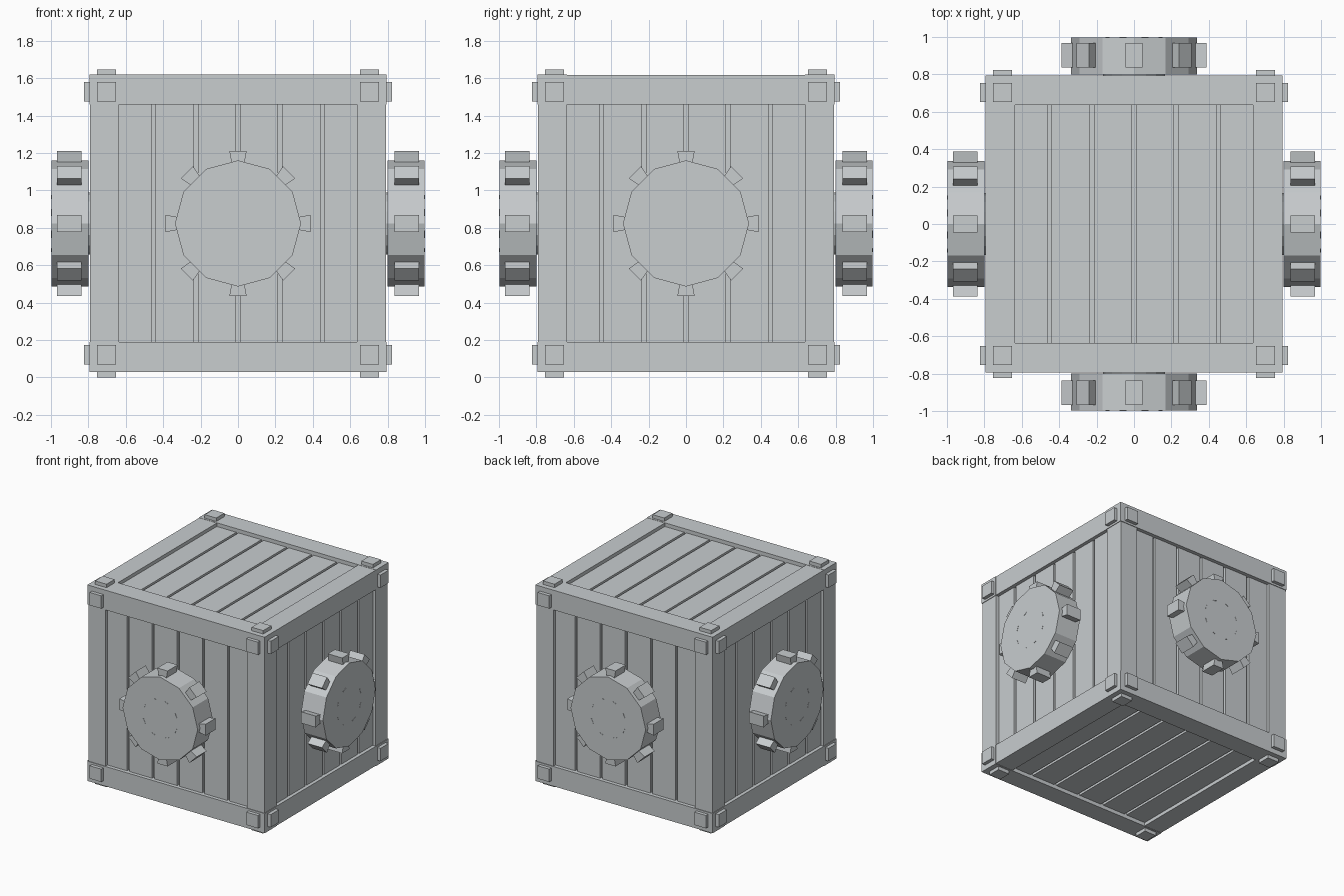
import bpy, bmesh
from math import radians, cos, sin
from mathutils import Matrix, Vector

cube = bpy.data.objects.get("Cube")
if cube:
    bpy.data.objects.remove(cube, do_unlink=True)

# Single pale grey material
grey = bpy.data.materials.new("pale_grey")
grey.use_nodes = True
colour = (0.58, 0.61, 0.625, 1)
grey.diffuse_color = colour
grey.node_tree.nodes["Principled BSDF"].inputs["Base Color"].default_value = colour

MID = 0.823      # height of the crate centre
OUT = 0.79       # outer half size of the frame
INN = 0.635      # inner half size of the frame
PANEL = 0.765    # half size at the plank surface
CORE = 0.745     # half size at the groove bottom
LIFT = Matrix.Translation((0, 0, MID))


def box(bm, lo, hi, matrix=Matrix(), flare=1.0):
    """Box between two corners; flare narrows the lower z end."""
    lo, hi = Vector(lo), Vector(hi)
    verts = bmesh.ops.create_cube(bm, size=1)["verts"]
    for v in verts:
        low = v.co.z < 0
        p = [(lo[i] + hi[i]) / 2 + v.co[i] * (hi[i] - lo[i]) for i in range(3)]
        if low:
            p[0] *= flare
        v.co = matrix @ Vector(p)


def finish(bm, name):
    bmesh.ops.recalc_face_normals(bm, faces=bm.faces)
    mesh = bpy.data.meshes.new(name)
    bm.to_mesh(mesh)
    bm.free()
    mesh.materials.append(grey)
    obj = bpy.data.objects.new(name, mesh)
    bpy.context.collection.objects.link(obj)
    return obj


def disc(bm, radius, sides, lo, hi, matrix, turn=0.0):
    """Prism along local z."""
    place = matrix @ Matrix.Translation((0, 0, (lo + hi) / 2)) @ Matrix.Rotation(turn, 4, "Z")
    bmesh.ops.create_cone(bm, cap_ends=True, segments=sides, radius1=radius,
                          radius2=radius, depth=hi - lo, matrix=place)


# Side frames: local x across, local y up, local z outward
upright = Matrix.Rotation(radians(90), 4, "X")
sides = {n: LIFT @ Matrix.Rotation(radians(a), 4, "Z") @ upright
         for n, a in (("front", 0), ("left", 90), ("back", 180), ("right", 270))}
faces = dict(sides)
faces["top"] = LIFT
faces["bottom"] = LIFT @ Matrix.Rotation(radians(180), 4, "Y")

# Crate core behind the planks
bm = bmesh.new()
box(bm, [-CORE] * 3, [CORE] * 3, LIFT)
finish(bm, "crate_core")

# Planks separated by narrow grooves
gaps = (-0.45, -0.225, 0, 0.225, 0.45)
starts = [-INN - 0.01] + [g + 0.01 for g in gaps]
ends = [g - 0.01 for g in gaps] + [INN + 0.01]
for name, m in faces.items():
    bm = bmesh.new()
    for a, b in zip(starts, ends):
        box(bm, (a, -INN - 0.01, CORE - 0.02), (b, INN + 0.01, PANEL), m)
    finish(bm, name + "_planks")

# Frame bars along each axis
for axis, label, reach in ((0, "cross_bars", 0.795), (1, "depth_bars", 0.793), (2, "posts", OUT)):
    bm = bmesh.new()
    others = [i for i in range(3) if i != axis]
    for s in (-1, 1):
        for t in (-1, 1):
            lo, hi = [0, 0, 0], [0, 0, 0]
            lo[axis], hi[axis] = -reach, reach
            for i, sign in zip(others, (s, t)):
                lo[i], hi[i] = sorted((sign * INN, sign * reach))
            box(bm, lo, hi, LIFT)
    finish(bm, "frame_" + label)

# Square corner plates on all faces
for name, m in faces.items():
    bm = bmesh.new()
    for x in (-0.703, 0.703):
        for y in (-0.703, 0.703):
            box(bm, (x - 0.052, y - 0.052, 0.78), (x + 0.052, y + 0.052, MID), m)
    finish(bm, name + "_corner_plates")

# Toothed wheel on each upright side
for name, m in sides.items():
    bm = bmesh.new()
    disc(bm, 0.165, 16, CORE, 0.81, m)
    finish(bm, name + "_axle")

    bm = bmesh.new()
    disc(bm, 0.337, 12, 0.8, 0.998, m)
    finish(bm, name + "_wheel")

    bm = bmesh.new()
    for k in range(8):
        spin = m @ Matrix.Rotation(radians(45 * k), 4, "Z") @ Matrix.Rotation(radians(-90), 4, "X")
        # local z now points outward from the hub, local y along the axle
        box(bm, (-0.046, -0.968, 0.3), (0.046, -0.838, 0.387), spin, 0.65)
    finish(bm, name + "_teeth")

    # Thin hub marks in a ring
    bm = bmesh.new()
    for k in range(8):
        spin = m @ Matrix.Rotation(radians(45 * k + 22.5), 4, "Z")
        box(bm, (0.15, -0.02, 0.996), (0.156, 0.02, 1.0), spin)
    finish(bm, name + "_hub_marks")
